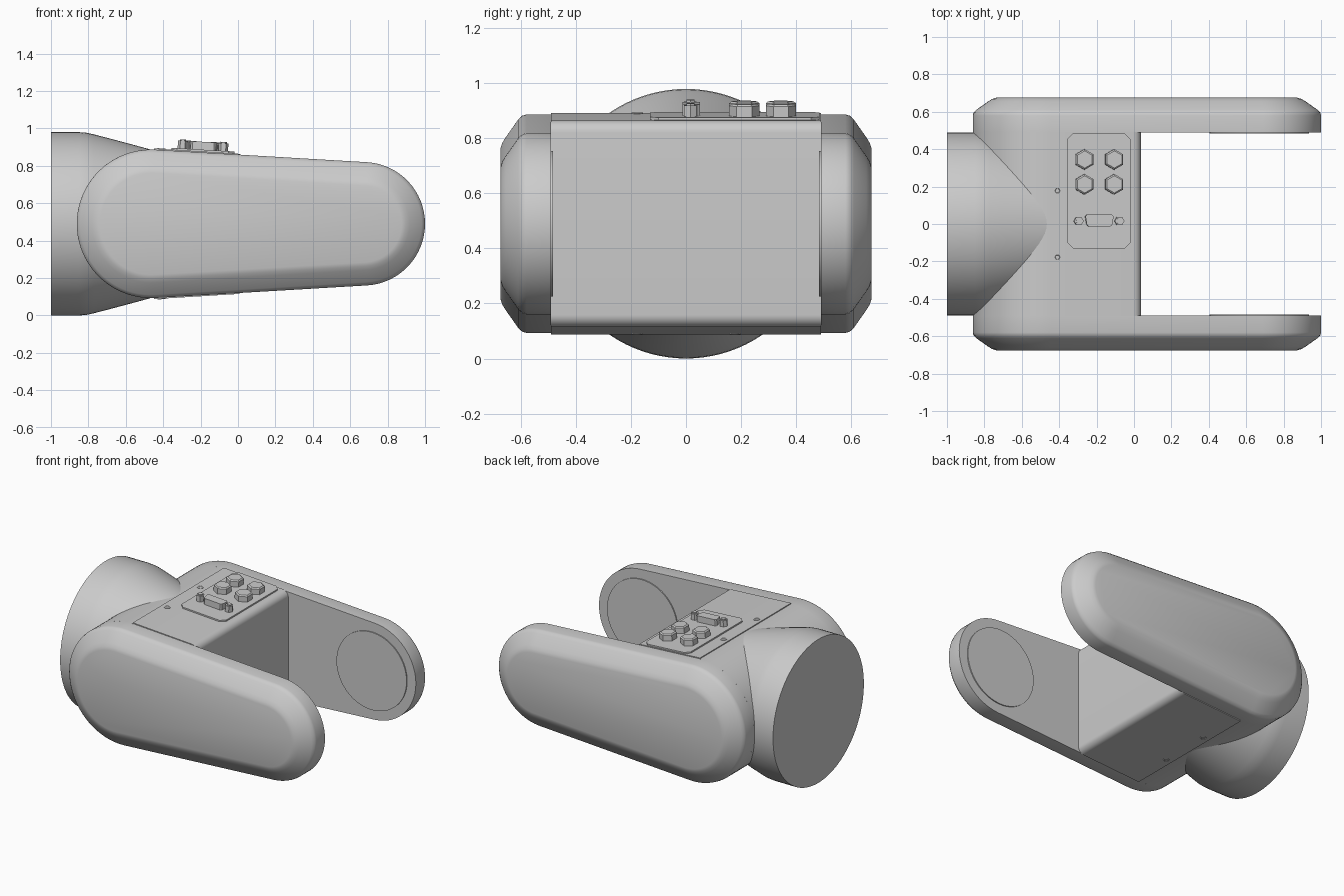
import bpy, bmesh, math
from mathutils import Matrix, Vector

if "Cube" in bpy.data.objects:
    bpy.data.objects.remove(bpy.data.objects["Cube"])

CZ = 0.49                      # height of the main axis
BX, BR = -0.465, 0.397         # large end of the arm profile
SX, SR = 0.67, 0.33            # small end of the arm profile
TILT = math.asin((BR - SR) / (SX - BX))


def loft(name, rings, matrix=None, angle=30):
    """Skin a list of equal-length point rings and cap both ends."""
    bm = bmesh.new()
    rows = [[bm.verts.new(p) for p in r] for r in rings]
    n = len(rows[0])
    for a, b in zip(rows, rows[1:]):
        for i in range(n):
            j = (i + 1) % n
            bm.faces.new((a[i], a[j], b[j], b[i]))
    bm.faces.new(rows[0])
    bm.faces.new(rows[-1][::-1])
    if matrix:
        bm.transform(matrix)
    bmesh.ops.recalc_face_normals(bm, faces=bm.faces)
    me = bpy.data.meshes.new(name)
    bm.to_mesh(me)
    bm.free()
    ob = bpy.data.objects.new(name, me)
    bpy.context.collection.objects.link(ob)
    bpy.ops.object.select_all(action='DESELECT')
    ob.select_set(True)
    bpy.context.view_layer.objects.active = ob
    bpy.ops.object.shade_smooth_by_angle(angle=math.radians(angle))
    return ob


def arc(cx, cz, r, a0, a1, n):
    return [(cx + r * math.cos(a0 + (a1 - a0) * i / n),
             cz + r * math.sin(a0 + (a1 - a0) * i / n)) for i in range(n + 1)]


def stadium(inset):
    t = math.pi / 2 - TILT
    return (arc(SX, CZ, SR - inset, -t, t, 32) +
            arc(BX, CZ, BR - inset, t, 2 * math.pi - t, 40))


def at_y(pts, y):
    return [(x, y, z) for x, z in pts]


def at_z(pts, z):
    return [(x, y, z) for x, y in pts]


def ngon(cx, cy, r, n, a=0.0):
    return [(cx + r * math.cos(a + 2 * math.pi * i / n),
             cy + r * math.sin(a + 2 * math.pi * i / n)) for i in range(n)]


def top_z(x, raise_by=0.0):    # sloping top line of the body
    return CZ + (BR + raise_by) / math.cos(TILT) - (x - BX) * math.tan(TILT)


# Side arms with a rounded bevel outside and a joint disc inside
steps = [(0.49, 0), (0.58, 0), (0.595, 0.004), (0.61, 0.018),
         (0.655, 0.082), (0.668, 0.103), (0.675, 0.125)]
for s, side in ((-1, "front"), (1, "back")):
    loft(side + "_arm", [at_y(stadium(i), s * y) for y, i in steps], angle=40)
    disc = ngon(SX, CZ, 0.265, 64)
    loft(side + "_joint_disc", [at_y(disc, s * 0.5), at_y(disc, s * 0.483)])

# Central body between the arms
t = math.pi / 2 - TILT
core = [(0.0, 2 * CZ - top_z(0)), (0.0, top_z(0))] + \
    arc(BX, CZ, BR, t, 2 * math.pi - t, 48)
loft("central_body", [at_y(core, -0.495), at_y(core, 0.495)])

# Wrap-around cover with filleted front corners
up, fr, xf = 0.006, 0.045, 0.037
zc = top_z(xf - fr, up) - fr - 0.001
upper = [(-0.45, top_z(-0.45, up))] + arc(xf - fr, zc, fr, t, 0, 8)
cover = upper + [(x, 2 * CZ - z) for x, z in reversed(upper)]
loft("cover", [at_y(cover, -0.491), at_y(cover, 0.491)])

# Round flange that tapers into the body
prof = [(-1.0, 0.49), (-0.85, 0.49), (-0.81, 0.487), (-0.77, 0.478),
        (-0.70, 0.460), (-0.58, 0.428), (-0.455, 0.394)]
loft("flange", [[(x, y, z) for y, z in ngon(0, CZ, r, 96)] for x, r in prof])

# Everything on the cover is built in its tilted plane
plane = Matrix.Translation((0, 0, top_z(0, up))) @ Matrix.Rotation(TILT, 4, 'Y')

# Connector panel with cut corners
x0, x1, y0, y1, c = -0.357, -0.02, -0.13, 0.485, 0.03
panel = [(x0 + c, y0), (x1 - c, y0), (x1, y0 + c), (x1, y1 - c),
         (x1 - c, y1), (x0 + c, y1), (x0, y1 - c), (x0, y0 + c)]
loft("connector_panel", [at_z(panel, -0.005), at_z(panel, 0.009)], plane)

# Hexagonal sockets
for x in (-0.267, -0.108):
    for y in (0.345, 0.212):
        a = math.pi / 6
        loft("hex_socket", [at_z(ngon(x, y, 0.055, 6, a), 0.0),
                            at_z(ngon(x, y, 0.055, 6, a), 0.046),
                            at_z(ngon(x, y, 0.046, 6, a), 0.053)], plane, 15)

# D-shaped plug with its two fixing posts
plug = [(-0.245, -0.013), (-0.13, -0.013), (-0.12, -0.005), (-0.112, 0.04),
        (-0.12, 0.05), (-0.255, 0.05), (-0.263, 0.04), (-0.255, -0.005)]
loft("plug", [at_z(plug, 0.0), at_z(plug, 0.051)], plane)
for x in (-0.298, -0.08):
    a = 0
    loft("plug_post", [at_z(ngon(x, 0.016, 0.026, 6, a), 0.0),
                       at_z(ngon(x, 0.016, 0.026, 6, a), 0.05),
                       at_z(ngon(x, 0.016, 0.017, 6, a), 0.05),
                       at_z(ngon(x, 0.016, 0.017, 6, a), 0.057)], plane)

# Cover screws, top and mirrored underneath
flip = Matrix.Translation((0, 0, 2 * CZ)) @ Matrix.Scale(-1, 4, Vector((0, 0, 1)))
for m, tag in ((plane, "top"), (flip @ plane, "bottom")):
    for y in (-0.178, 0.178):
        loft(tag + "_cover_screw",
             [at_z(ngon(-0.41, y, 0.021, 20), -0.006),
              at_z(ngon(-0.41, y, 0.021, 20), 0.003),
              at_z(ngon(-0.41, y, 0.013, 20), 0.003),
              at_z(ngon(-0.41, y, 0.011, 20), 0.001)], m)
